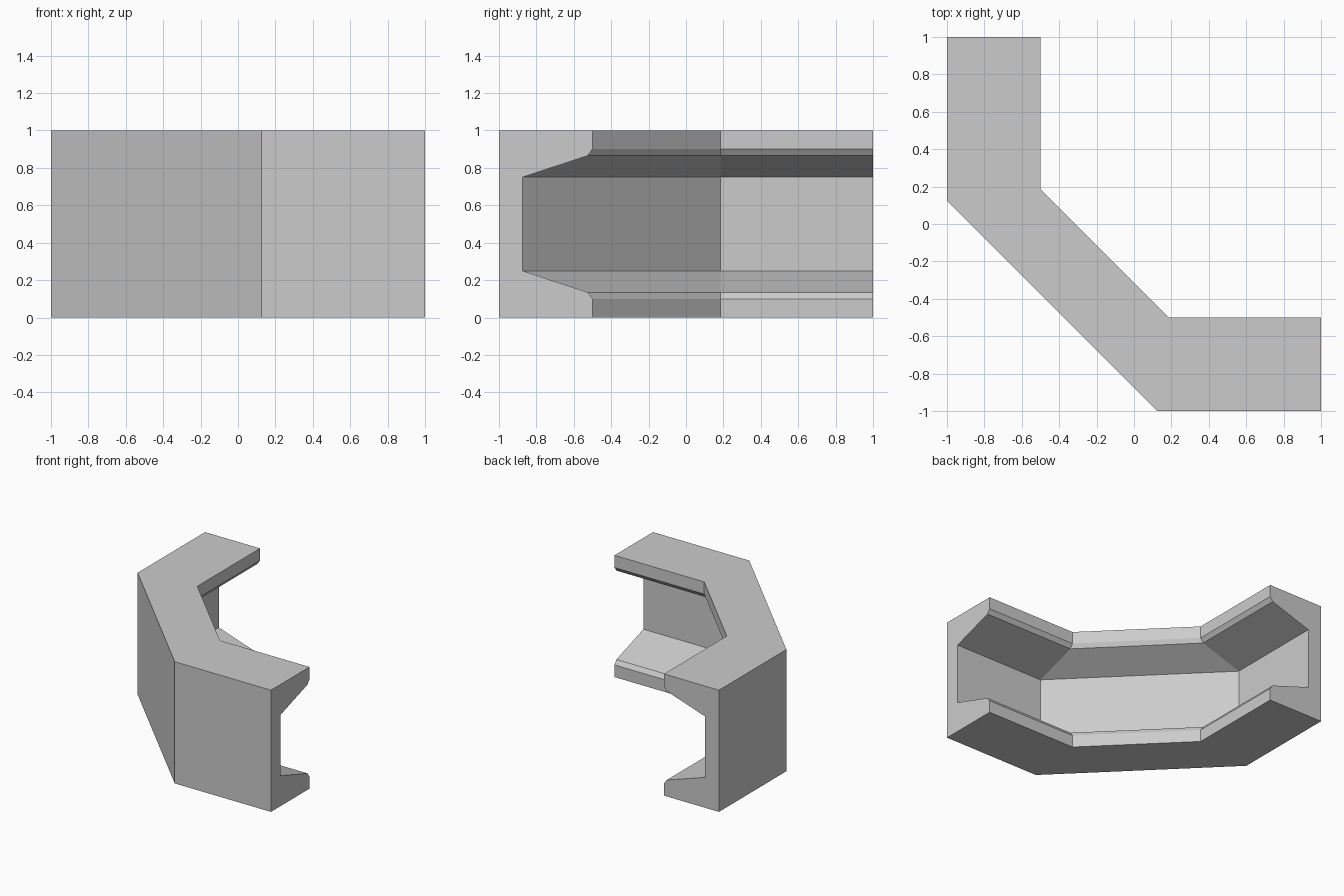
import bpy
import bmesh

cube = bpy.data.objects.get("Cube")
if cube:
    bpy.data.objects.remove(cube, do_unlink=True)

grey = bpy.data.materials.new("plain grey")
grey.use_nodes = True
colour = (0.6, 0.6, 0.6, 1)
grey.diffuse_color = colour
grey.node_tree.nodes["Principled BSDF"].inputs["Base Color"].default_value = colour

# Channel profile: depth from the outer wall and height, mirrored about mid height
lower = [(0, 0), (0.5, 0), (0.5, 0.1), (0.475, 0.135), (0.125, 0.25)]
profile = lower + [(d, 1 - z) for d, z in reversed(lower)]


def station(index, depth):
    """Plan position on the bent path; the two halves mirror across x = y."""
    bend = 0.185 if depth else 0.125
    run = (1, bend)[index in (1, 2)]
    side = depth - 1
    return (run, side) if index < 2 else (side, run)


# Sweep the profile along the two arms and the diagonal between them
bm = bmesh.new()
rings = [[bm.verts.new((*station(i, d), z)) for d, z in profile] for i in range(4)]
count = len(profile)
for a, b in zip(rings, rings[1:]):
    for j in range(count):
        k = (j + 1) % count
        bm.faces.new((a[j], a[k], b[k], b[j]))

# End caps
bm.faces.new(rings[0])
bm.faces.new(rings[-1])
bmesh.ops.recalc_face_normals(bm, faces=bm.faces)

mesh = bpy.data.meshes.new("corner_channel")
bm.to_mesh(mesh)
bm.free()
mesh.materials.append(grey)
channel = bpy.data.objects.new("corner_channel", mesh)
bpy.context.collection.objects.link(channel)
